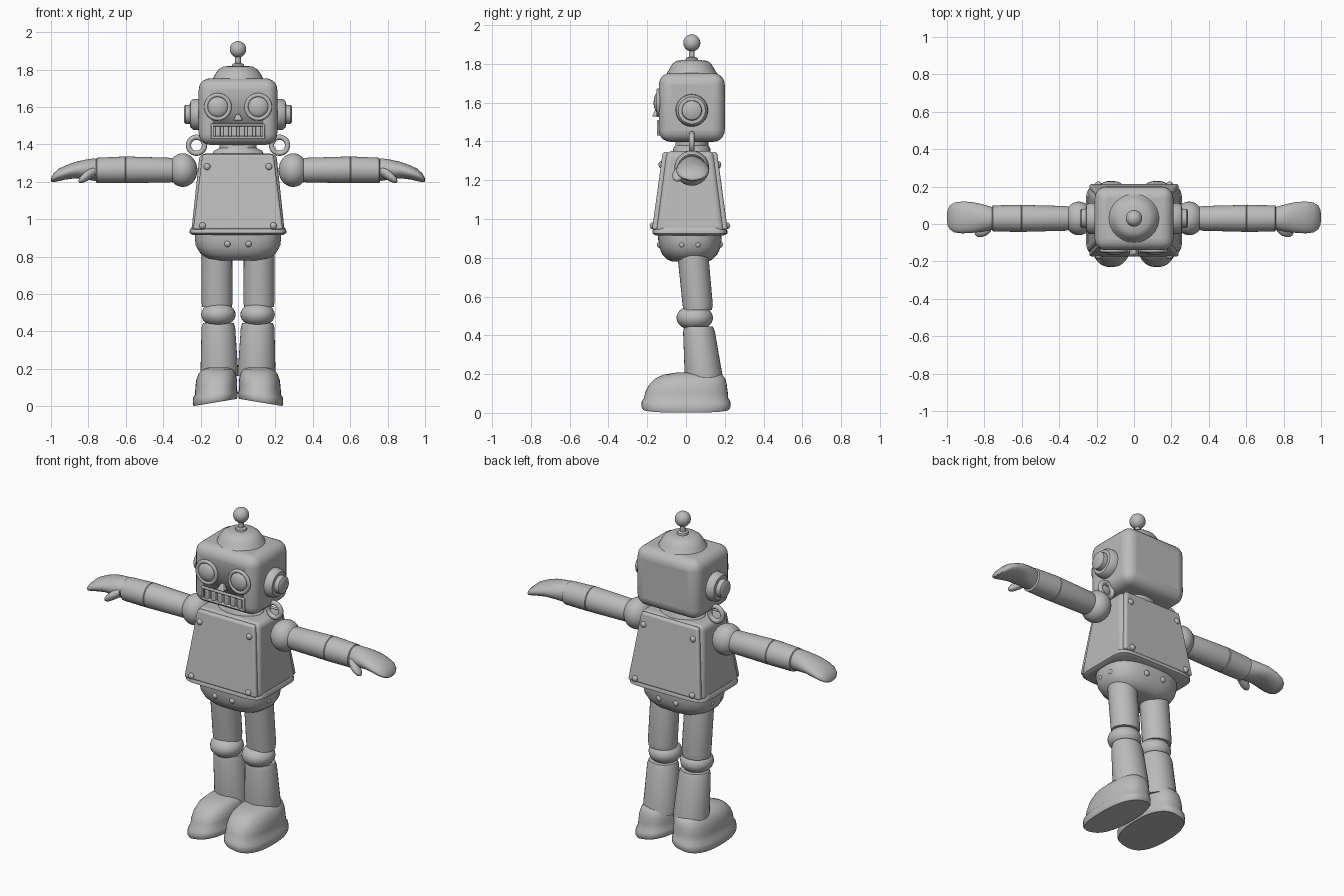
import bpy, bmesh, math
from mathutils import Matrix, Vector

if "Cube" in bpy.data.objects:
    bpy.data.objects.remove(bpy.data.objects["Cube"], do_unlink=True)

grey = bpy.data.materials.new("plain grey")
grey.use_nodes = True
grey.diffuse_color = (0.5, 0.5, 0.5, 1)
grey.node_tree.nodes["Principled BSDF"].inputs["Base Color"].default_value = (0.5, 0.5, 0.5, 1)

CY = 0.03  # depth of the body's middle line


def finish(name, bm, mirror=False, bevel=0, sub=0):
    """Turn a bmesh into a smooth-shaded object, optionally mirrored in x."""
    bmesh.ops.recalc_face_normals(bm, faces=bm.faces)
    me = bpy.data.meshes.new(name)
    bm.to_mesh(me)
    bm.free()
    me.materials.append(grey)
    ob = bpy.data.objects.new(name, me)
    bpy.context.collection.objects.link(ob)
    bpy.ops.object.select_all(action="DESELECT")
    ob.select_set(True)
    bpy.context.view_layer.objects.active = ob
    bpy.ops.object.shade_smooth_by_angle(angle=math.radians(40))
    if bevel:
        mod = ob.modifiers.new("round", "BEVEL")
        mod.width, mod.segments, mod.limit_method = bevel, 5, "ANGLE"
    if sub:
        ob.modifiers.new("smooth", "SUBSURF").levels = sub
    if mirror:
        ob.modifiers.new("mirror", "MIRROR")
    return ob


def loft(name, axis, rows, power=2, mirror=False, n=32, sub=0):
    """Skin superellipse rows (position, centre a, centre b, radius a, radius b)."""
    bm = bmesh.new()
    rings = []
    for t, a, b, ra, rb in rows:
        ring = []
        for i in range(n):
            ang = math.tau * i / n
            c, s = math.cos(ang), math.sin(ang)
            u = a + ra * math.copysign(abs(c) ** (2 / power), c)
            v = b + rb * math.copysign(abs(s) ** (2 / power), s)
            ring.append(bm.verts.new((u, v, t) if axis == "z" else (t, u, v)))
        rings.append(ring)
    for lo, hi in zip(rings, rings[1:]):
        for i in range(n):
            j = (i + 1) % n
            bm.faces.new((lo[i], lo[j], hi[j], hi[i]))
    bm.faces.new(rings[0])
    bm.faces.new(rings[-1])
    return finish(name, bm, mirror, sub=sub)


def box(name, centre, size, mirror=False, bevel=0, top=(1, 1)):
    """Box whose upper end is scaled by top."""
    bm = bmesh.new()
    bmesh.ops.create_cube(bm, size=1)
    for v in bm.verts:
        k = top if v.co.z > 0 else (1, 1)
        v.co = Vector((v.co.x * size[0] * k[0], v.co.y * size[1] * k[1], v.co.z * size[2])) + Vector(centre)
    return finish(name, bm, mirror, bevel)


def balls(name, spots, radii, mirror=False, seg=32):
    bm = bmesh.new()
    for p in spots:
        m = Matrix.Translation(p) @ Matrix.Diagonal((*radii, 1))
        bmesh.ops.create_uvsphere(bm, u_segments=seg, v_segments=seg // 2, radius=1, matrix=m)
    return finish(name, bm, mirror)


def ring(name, centre, major, minor, mirror=True):
    """Torus lying in the xz plane."""
    bm = bmesh.new()
    grid = [[bm.verts.new(Vector(centre) + Vector((
        (major + minor * math.cos(q)) * math.cos(p), minor * math.sin(q),
        (major + minor * math.cos(q)) * math.sin(p))))
        for q in (math.tau * j / 12 for j in range(12))]
        for p in (math.tau * i / 32 for i in range(32))]
    for i in range(32):
        for j in range(12):
            bm.faces.new((grid[i - 1][j - 1], grid[i][j - 1], grid[i][j], grid[i - 1][j]))
    return finish(name, bm, mirror)


# Head with a shallow mouth opening
head = box("head", (0, CY, 1.575), (0.42, 0.34, 0.355), bevel=0.06)
cutter = box("mouth_cutter", (0, -0.14, 1.47), (0.26, 0.04, 0.06))
cutter.hide_render = True
cutter.hide_set(True)
cut = head.modifiers.new("mouth", "BOOLEAN")
cut.operation, cut.object = "DIFFERENCE", cutter
for z in (1.437, 1.503):
    box("lip", (0, -0.139, z), (0.29, 0.022, 0.014), bevel=0.005)
box("mouth_corner", (0.137, -0.139, 1.47), (0.014, 0.022, 0.07), mirror=True, bevel=0.005)
for i in range(6):
    box("tooth", ((i - 2.5) * 0.043, -0.133, 1.468), (0.027, 0.03, 0.055), bevel=0.006)

# Eyes and nose
balls("eyes", [(0.108, -0.135, 1.6)], (0.058, 0.032, 0.058), mirror=True)
ring("eye_rims", (0.108, -0.142, 1.6), 0.063, 0.011)
box("nose", (0, -0.15, 1.545), (0.05, 0.05, 0.035), bevel=0.006, top=(0.3, 0.4))

# Cap and antenna
loft("cap", "z", [(1.735, 0, CY, 0.145, 0.145), (1.75, 0, CY, 0.135, 0.13),
                  (1.775, 0, CY, 0.122, 0.115), (1.8, 0, CY, 0.105, 0.1),
                  (1.815, 0, CY, 0.08, 0.08), (1.82, 0, CY, 0.04, 0.04)])
loft("antenna_stem", "z", [(1.81, 0, CY, 0.035, 0.035), (1.83, 0, CY, 0.03, 0.03),
                           (1.835, 0, CY, 0.015, 0.015), (1.89, 0, CY, 0.015, 0.015)], n=16)
balls("antenna_ball", [(0, CY, 1.908)], (0.044,) * 3)

# Ears
loft("ears", "x", [(0.2, CY, 1.56, 0.084, 0.084), (0.24, CY, 1.56, 0.082, 0.082),
                   (0.255, CY, 1.56, 0.07, 0.07), (0.256, CY, 1.56, 0.052, 0.052),
                   (0.282, CY, 1.56, 0.05, 0.05), (0.288, CY, 1.56, 0.042, 0.042)], mirror=True)

# Neck and shoulder loops
loft("neck", "z", [(1.32, 0, CY, 0.15, 0.1), (1.365, 0, CY, 0.13, 0.095),
                   (1.38, 0, CY, 0.1, 0.085), (1.42, 0, CY, 0.1, 0.085)])
ring("shoulder_loops", (0.222, CY, 1.395), 0.043, 0.014)

# Torso: tapered body, raised panels front and back, bottom rim
box("torso", (0, 0.02, 1.14), (0.5, 0.36, 0.42), bevel=0.03, top=(0.82, 0.68))


def panel(name, side):
    """Raised plate leaning with the torso wall."""
    bm = bmesh.new()
    bmesh.ops.create_cube(bm, size=1)
    for v in bm.verts:
        up = v.co.z > 0
        x = v.co.x * (0.38 if up else 0.48)
        y = 0.02 + side * ((0.125 if up else 0.18) + v.co.y * 0.03)
        v.co = (x, y, 1.345 if up else 0.945)
    return finish(name, bm, bevel=0.012)


panel("chest_panel", -1)
panel("back_panel", 1)
loft("torso_rim", "z", [(0.915, 0, 0.02, 0.24, 0.175), (0.925, 0, 0.02, 0.258, 0.193),
                        (0.94, 0, 0.02, 0.258, 0.193), (0.955, 0, 0.02, 0.25, 0.185)], power=7, n=64)
for side in (-1, 1):
    balls("panel_rivets", [(0.165, 0.02 + side * 0.148, 1.28), (0.19, 0.02 + side * 0.193, 0.965)],
          (0.018, 0.014, 0.018), mirror=True, seg=16)

# Hips with a row of rivets
loft("hips", "z", [(0.78, 0, 0.02, 0.12, 0.09), (0.79, 0, 0.02, 0.165, 0.115),
                   (0.815, 0, 0.02, 0.2, 0.14), (0.85, 0, 0.02, 0.222, 0.157),
                   (0.89, 0, 0.02, 0.23, 0.163), (0.93, 0, 0.02, 0.23, 0.165)], power=2.6, n=48)
balls("hip_rivets", [(0.218 * math.cos(a), 0.02 + 0.158 * math.sin(a), 0.868)
                     for a in (math.tau * (i + 0.5) / 12 for i in range(12))], (0.018,) * 3, seg=12)

# Legs
loft("upper_legs", "z", [(0.53, 0.112, 0.06, 0.08, 0.074), (0.56, 0.112, 0.06, 0.083, 0.078),
                         (0.82, 0.113, 0.035, 0.082, 0.08)], mirror=True)
balls("knees", [(0.105, 0.045, 0.49)], (0.092, 0.094, 0.066), mirror=True)
loft("lower_legs", "z", [(0.16, 0.1, 0.093, 0.1, 0.097), (0.2, 0.1, 0.09, 0.1, 0.097),
                         (0.42, 0.105, 0.067, 0.09, 0.082), (0.445, 0.105, 0.065, 0.082, 0.074)], mirror=True)

# Boots, leaning slightly so the inner edge lifts
boots = loft("boots", "z", [(0, 0.122, 0, 0.115, 0.222), (0.012, 0.122, 0, 0.12, 0.23),
                            (0.045, 0.121, 0, 0.12, 0.228), (0.06, 0.118, 0, 0.112, 0.218),
                            (0.1, 0.116, 0.003, 0.112, 0.212), (0.14, 0.115, 0.01, 0.108, 0.2),
                            (0.175, 0.112, 0.022, 0.098, 0.18), (0.197, 0.108, 0.035, 0.08, 0.15),
                            (0.207, 0.105, 0.045, 0.05, 0.1)], power=2.5, mirror=True, n=48)
for v in boots.data.vertices:
    v.co.z += 0.04 * (1 - v.co.x / 0.242) * max(0, 1 - v.co.z / 0.2)

# Arms
balls("shoulders", [(0.295, CY, 1.262)], (0.078, 0.09, 0.09), mirror=True)
loft("upper_arms", "x", [(0.34, CY, 1.262, 0.06, 0.06), (0.365, CY, 1.262, 0.066, 0.066),
                         (0.598, CY, 1.264, 0.072, 0.071), (0.602, CY, 1.264, 0.068, 0.066)], mirror=True)
loft("forearms", "x", [(0.598, CY, 1.264, 0.066, 0.064), (0.604, CY, 1.264, 0.073, 0.071),
                       (0.755, CY, 1.261, 0.069, 0.067), (0.76, CY, 1.261, 0.06, 0.058)], mirror=True)

# Mitten hands with thumbs
loft("hands", "x", [(0.74, CY, 1.262, 0.055, 0.056), (0.77, CY, 1.265, 0.064, 0.06),
                    (0.82, 0.033, 1.265, 0.075, 0.052), (0.87, 0.035, 1.262, 0.083, 0.044),
                    (0.92, 0.035, 1.25, 0.085, 0.038), (0.96, 0.035, 1.236, 0.08, 0.033),
                    (0.985, 0.035, 1.222, 0.064, 0.024), (0.997, 0.035, 1.212, 0.04, 0.013),
                    (1.0, 0.035, 1.208, 0.015, 0.006)], mirror=True)
loft("thumbs", "x", [(0.765, -0.01, 1.255, 0.03, 0.025), (0.79, -0.028, 1.243, 0.034, 0.029),
                     (0.815, -0.038, 1.228, 0.032, 0.028), (0.835, -0.043, 1.215, 0.026, 0.022),
                     (0.848, -0.045, 1.207, 0.015, 0.013), (0.852, -0.045, 1.204, 0.005, 0.004)],
     mirror=True, n=20)
